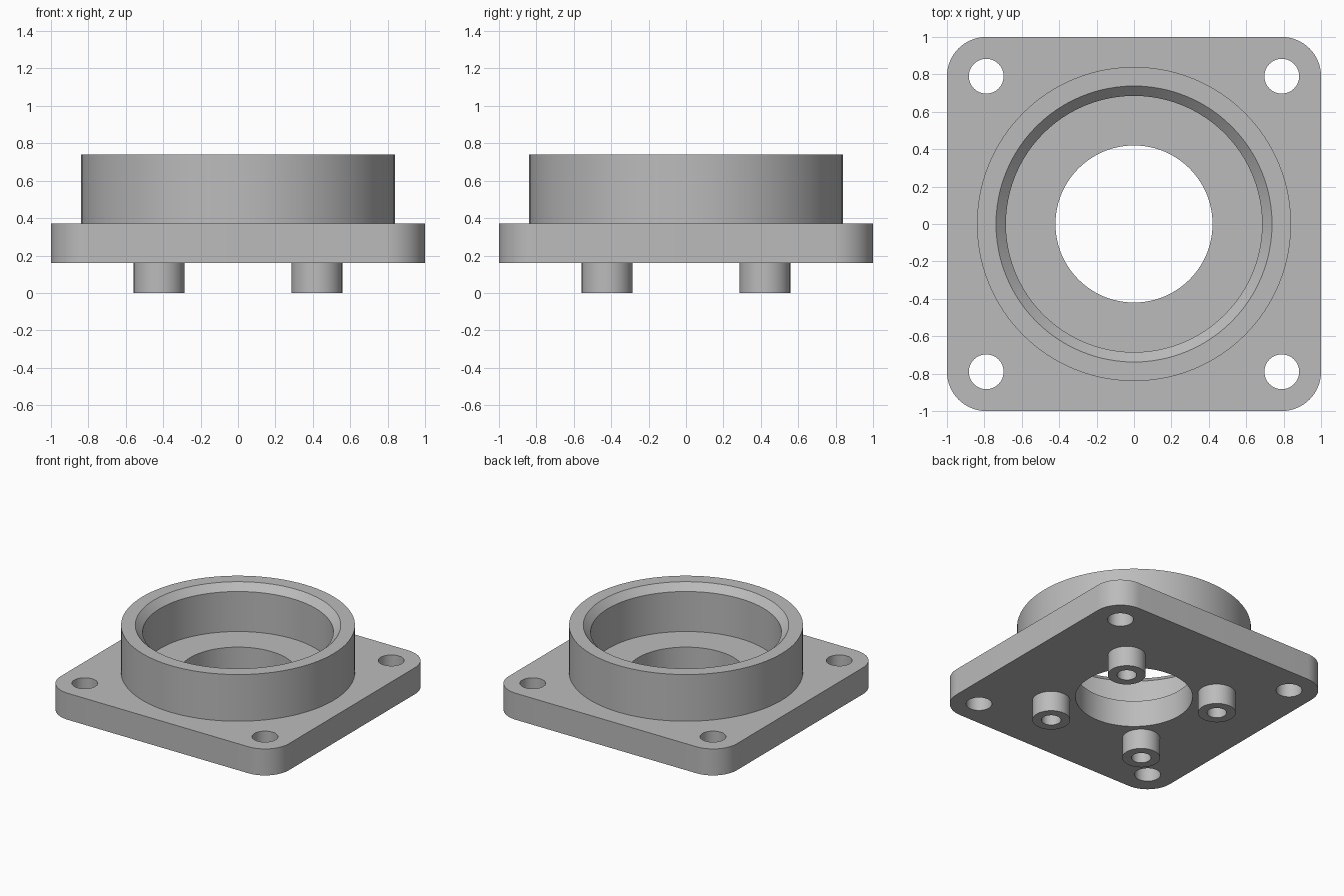
import bpy, bmesh, math

if "Cube" in bpy.data.objects:
    bpy.data.objects.remove(bpy.data.objects["Cube"])

SEGMENTS = 96
PLATE_BOTTOM, PLATE_TOP, RIM_TOP = 0.16, 0.37, 0.74

grey = bpy.data.materials.new("light grey")
grey.diffuse_color = (0.5, 0.5, 0.5, 1)
grey.use_nodes = True
grey.node_tree.nodes["Principled BSDF"].inputs["Base Color"].default_value = grey.diffuse_color


def finish(name, bm):
    """Turn a bmesh into a smooth-shaded object with sharp rims."""
    mesh = bpy.data.meshes.new(name)
    bm.to_mesh(mesh)
    bm.free()
    mesh.materials.append(grey)
    obj = bpy.data.objects.new(name, mesh)
    bpy.context.collection.objects.link(obj)
    bpy.ops.object.select_all(action='DESELECT')
    obj.select_set(True)
    bpy.context.view_layer.objects.active = obj
    bpy.ops.object.shade_smooth_by_angle(angle=math.radians(30))
    return obj


def arc(cx, cy, r, start, sweep, n):
    return [(cx + r * math.cos(start + sweep * i / n),
             cy + r * math.sin(start + sweep * i / n)) for i in range(n)]


def lathe(name, profile, x=0, y=0, n=SEGMENTS):
    """Revolve an open (radius, z) profile, listed with the outside on its right."""
    bm = bmesh.new()
    rings = [[bm.verts.new((px, py, z)) for px, py in arc(x, y, r, 0, math.tau, n)]
             for r, z in profile]
    for a, b in zip(rings, rings[1:]):
        for i in range(n):
            j = (i + 1) % n
            bm.faces.new((a[i], a[j], b[j], b[i]))
    return finish(name, bm)


# Flange plate: rounded square with a central bore and four bolt holes
corner, bolt = 0.21, 0.79
outline = []
for k, (sx, sy) in enumerate([(1, 1), (-1, 1), (-1, -1), (1, -1)]):
    start = k * math.pi / 2
    outline += arc(sx * bolt, sy * bolt, corner, start, math.pi / 2, 16)
    outline.append((sx * bolt + corner * math.cos(start + math.pi / 2),
                    sy * bolt + corner * math.sin(start + math.pi / 2)))
loops = [outline, arc(0, 0, 0.42, 0, math.tau, SEGMENTS)]
loops += [arc(sx * bolt, sy * bolt, 0.093, 0, math.tau, 40)
          for sx in (-1, 1) for sy in (-1, 1)]

bm = bmesh.new()
for loop in loops:
    verts = [bm.verts.new((x, y, PLATE_BOTTOM)) for x, y in loop]
    for a, b in zip(verts, verts[1:] + verts[:1]):
        bm.edges.new((a, b))
bmesh.ops.triangle_fill(bm, use_beauty=True, edges=bm.edges[:], normal=(0, 0, 1))
extruded = bmesh.ops.extrude_face_region(bm, geom=bm.faces[:], use_keep_orig=True)["geom"]
bmesh.ops.translate(bm, vec=(0, 0, PLATE_TOP - PLATE_BOTTOM),
                    verts=[g for g in extruded if isinstance(g, bmesh.types.BMVert)])
bmesh.ops.recalc_face_normals(bm, faces=bm.faces[:])
finish("flange_plate", bm)

# Raised collar with a chamfered inner lip
lathe("collar", [(0.84, PLATE_TOP), (0.84, RIM_TOP), (0.738, RIM_TOP),
                 (0.685, 0.687), (0.685, PLATE_TOP)])

# Four hollow standoffs under the plate
for i, (sx, sy) in enumerate([(1, 1), (-1, 1), (-1, -1), (1, -1)]):
    lathe(f"standoff_{i + 1}", [(0.07, PLATE_BOTTOM), (0.07, 0), (0.136, 0),
                                (0.136, PLATE_BOTTOM)], sx * 0.422, sy * 0.422, 40)
